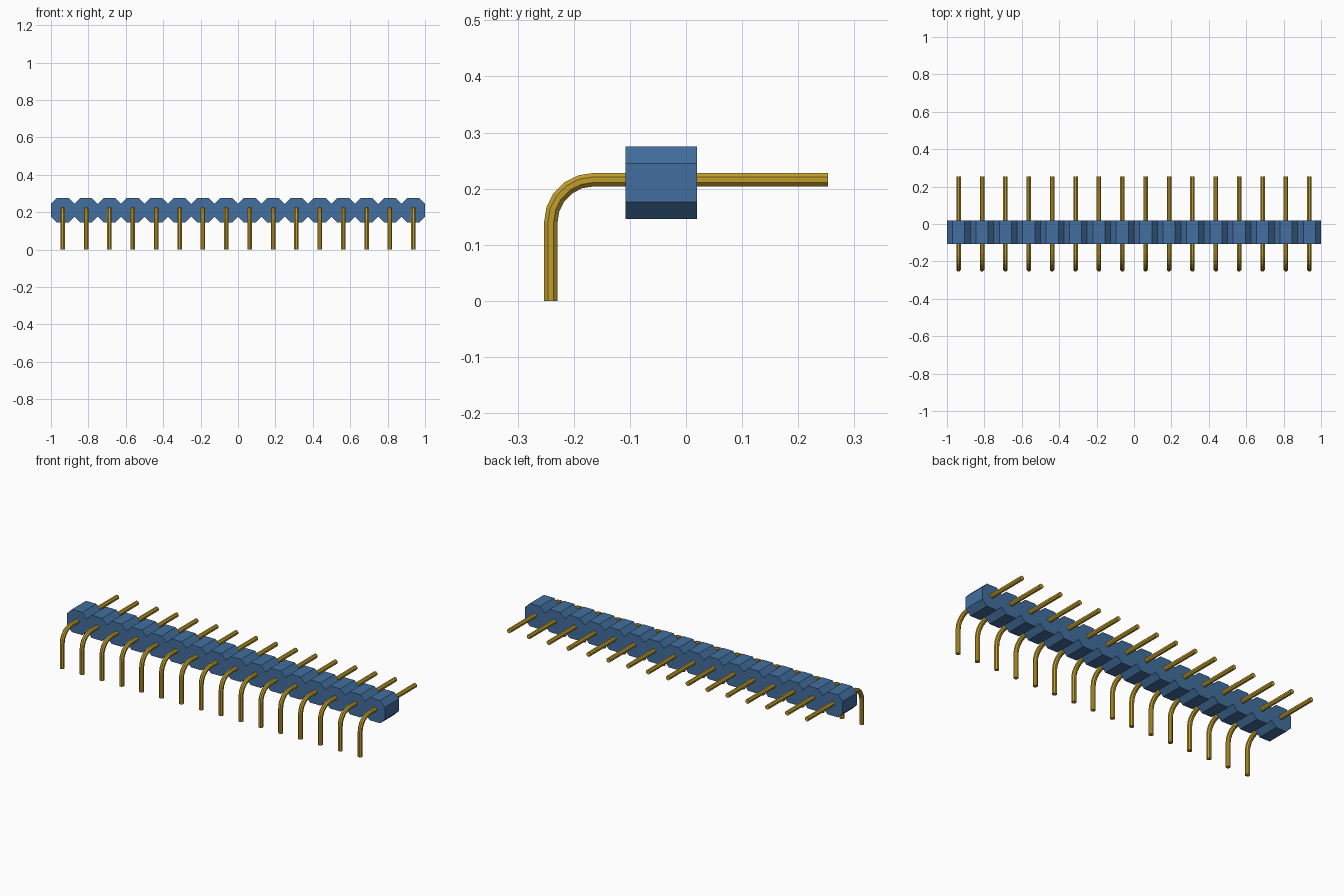
import bpy, bmesh, math
from mathutils import Vector

cube = bpy.data.objects.get("Cube")
if cube:
    bpy.data.objects.remove(cube, do_unlink=True)

PINS = 16
PITCH = 2.0 / PINS


def make_material(name, color):
    mat = bpy.data.materials.new(name)
    mat.use_nodes = True
    mat.diffuse_color = color
    mat.node_tree.nodes["Principled BSDF"].inputs["Base Color"].default_value = color
    return mat


def make_object(name, bm, mat):
    bmesh.ops.recalc_face_normals(bm, faces=bm.faces[:])
    mesh = bpy.data.meshes.new(name)
    bm.to_mesh(mesh)
    bm.free()
    mesh.materials.append(mat)
    obj = bpy.data.objects.new(name, mesh)
    bpy.context.collection.objects.link(obj)
    return obj


def loft(bm, rings):
    """Skin a row of equal-length rings and cap both ends."""
    rows = [[bm.verts.new(p) for p in ring] for ring in rings]
    n = len(rows[0])
    for a, b in zip(rows, rows[1:]):
        for i in range(n):
            j = (i + 1) % n
            bm.faces.new((a[i], a[j], b[j], b[i]))
    bm.faces.new(rows[0])
    bm.faces.new(rows[-1])


blue = make_material("blue plastic", (0.054, 0.157, 0.342, 1))
gold = make_material("gold metal", (0.53, 0.34, 0.025, 1))

# Notched housing: one long profile with chamfered segments, extruded in depth
Y0, Y1 = -0.108, 0.020
Z0, Z1, CHAMFER = 0.146, 0.275, 0.030
top, bottom = [(-1, Z1 - CHAMFER)], [(-1, Z0 + CHAMFER)]
for k in range(PINS):
    x = -1 + k * PITCH
    for dx, drop in ((CHAMFER, 0), (PITCH - CHAMFER, 0), (PITCH, CHAMFER)):
        top.append((x + dx, Z1 - drop))
        bottom.append((x + dx, Z0 + drop))
outline = top + bottom[::-1]
bm = bmesh.new()
loft(bm, [[(x, y, z) for x, z in outline] for y in (Y0, Y1)])
make_object("housing", bm, blue)

# Pin centre line in the side plane, with the tangent angle at every station
R, BEND, STEPS = 0.0130, 0.076, 5
PIN_Z, PIN_Y = 0.216, -0.241
stations = [(0.253, PIN_Z, 0.0)]
for s in range(STEPS + 1):
    a = math.pi / 2 * s / STEPS
    stations.append((PIN_Y + BEND - BEND * math.sin(a),
                     PIN_Z - BEND + BEND * math.cos(a), a))
stations.append((PIN_Y, 0.0, math.pi / 2))

# Right-angle pins, eight-sided
for k in range(PINS):
    cx = -1 + (k + 0.5) * PITCH
    rings = []
    for y, z, a in stations:
        out = Vector((0, -math.sin(a), math.cos(a)))
        centre = Vector((cx, y, z))
        rings.append([centre + Vector((R * math.cos(t), 0, 0)) + out * (R * math.sin(t))
                      for t in (math.pi / 8 + i * math.pi / 4 for i in range(8))])
    bm = bmesh.new()
    loft(bm, rings)
    make_object(f"pin_{k + 1}", bm, gold)
